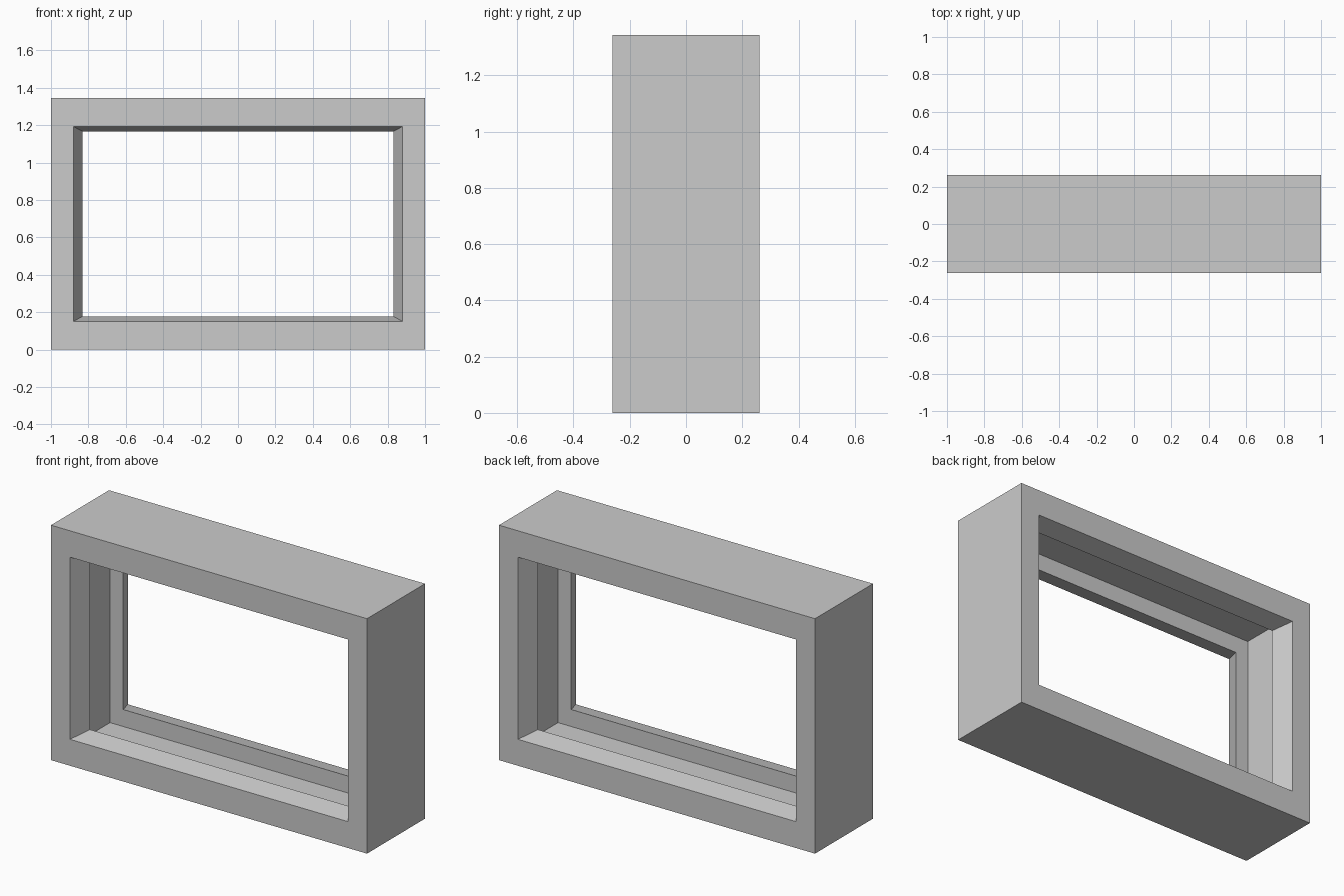
import bpy
import bmesh

cube = bpy.data.objects.get("Cube")
if cube:
    bpy.data.objects.remove(cube, do_unlink=True)

# Plain grey finish
grey = bpy.data.materials.new("plain grey")
grey.use_nodes = True
colour = (0.6, 0.6, 0.6, 1)
grey.diffuse_color = colour
grey.node_tree.nodes["Principled BSDF"].inputs["Base Color"].default_value = colour

HALF_HEIGHT = 0.672

# Cross-section of the frame's front half: half width, half height, depth from centre
half_profile = [
    (1.0, HALF_HEIGHT, 0.262),   # outer edge
    (0.88, 0.521, 0.262),        # opening edge
    (0.832, 0.495, 0.15),        # inner end of the sloped lip
    (0.915, 0.592, 0.15),        # hollow behind the lip
]
front = [(w, h, -d) for w, h, d in half_profile]
back = [(w, h, d) for w, h, d in reversed(half_profile)]

# Sweep the closed cross-section round the four mitred corners
bm = bmesh.new()
corners = [(-1, -1), (1, -1), (1, 1), (-1, 1)]
rings = [[bm.verts.new((sx * w, y, HALF_HEIGHT + sz * h)) for sx, sz in corners]
         for w, h, y in front + back]
for i, ring in enumerate(rings):
    following = rings[(i + 1) % len(rings)]
    for j in range(4):
        k = (j + 1) % 4
        bm.faces.new((ring[j], ring[k], following[k], following[j]))
bmesh.ops.recalc_face_normals(bm, faces=bm.faces)

mesh = bpy.data.meshes.new("window_frame")
bm.to_mesh(mesh)
bm.free()
mesh.materials.append(grey)
frame = bpy.data.objects.new("window_frame", mesh)
bpy.context.collection.objects.link(frame)
